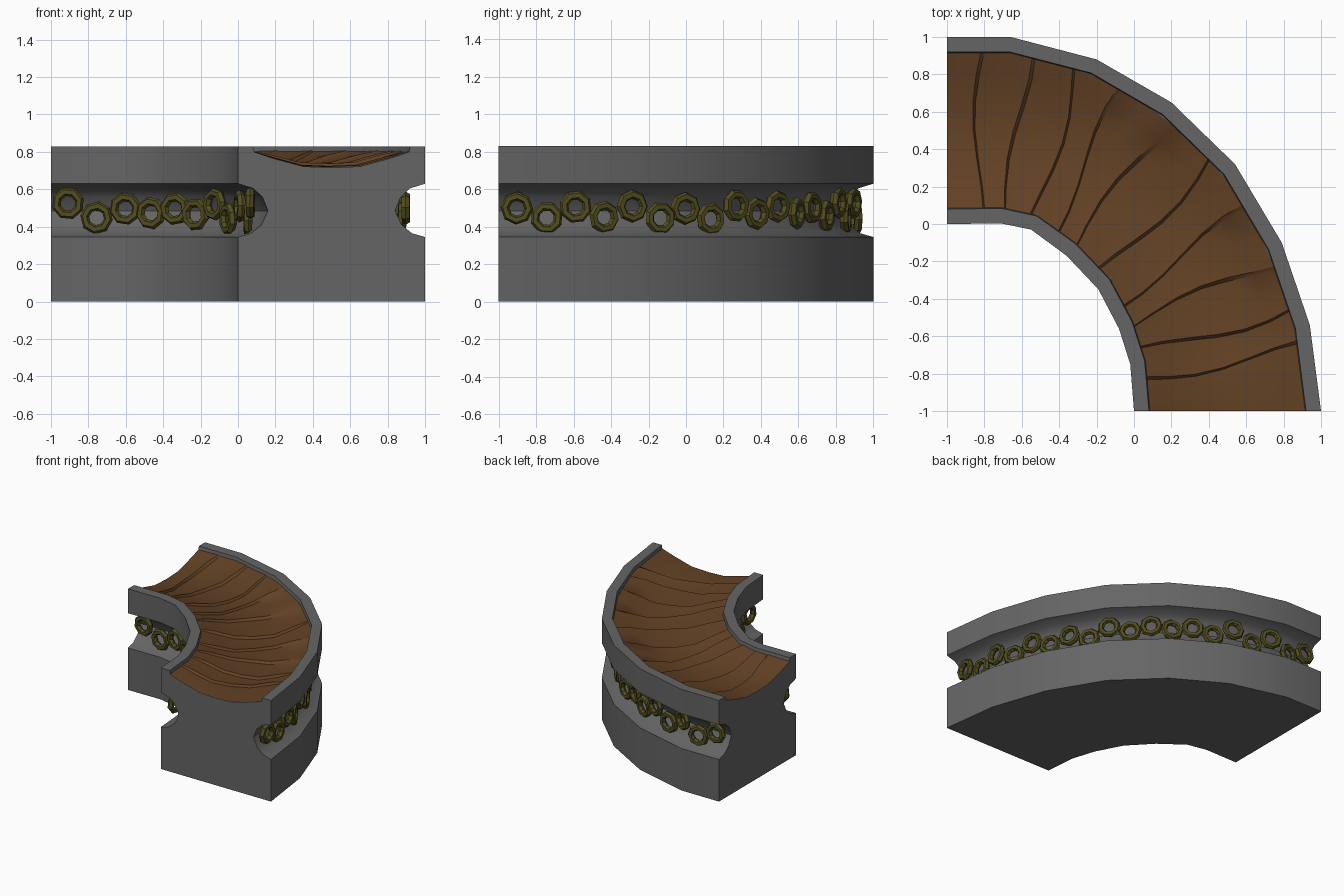
import bpy, math, random
from mathutils import Vector

if "Cube" in bpy.data.objects:
    bpy.data.objects.remove(bpy.data.objects["Cube"])
random.seed(4)


def material(name, rgb):
    m = bpy.data.materials.new(name)
    m.diffuse_color = (*rgb, 1)
    m.use_nodes = True
    m.node_tree.nodes["Principled BSDF"].inputs["Base Color"].default_value = m.diffuse_color
    return m


grey = material("stone grey", (0.13, 0.13, 0.13))
brown = material("earth brown", (0.125, 0.054, 0.018))
olive = material("dull olive", (0.085, 0.075, 0.014))

# Plan of the bend: matching stations on the inner and outer walls
OUTER = [(-1, 1), (-.66, 1), (-.2, .88), (.2, .65), (.54, .32), (.79, -.1), (.94, -.54), (1, -1)]
INNER = [(-1, 0), (-.71, .003), (-.55, -.03), (-.36, -.17), (-.19, -.35), (-.08, -.56), (-.02, -.75), (0, -1)]


def plan(t, u):
    """Point at station t (0..7), u = 0 on the inner wall, 1 on the outer."""
    i = min(int(t), 6)
    f = t - i
    a = Vector(INNER[i]).lerp(Vector(INNER[i + 1]), f)
    b = Vector(OUTER[i]).lerp(Vector(OUTER[i + 1]), f)
    return a.lerp(b, u)


def make(name, verts, faces, mat, angle):
    me = bpy.data.meshes.new(name)
    me.from_pydata(verts, [], faces)
    me.materials.append(mat)
    ob = bpy.data.objects.new(name, me)
    bpy.context.collection.objects.link(ob)
    bpy.ops.object.select_all(action='DESELECT')
    ob.select_set(True)
    bpy.context.view_layer.objects.active = ob
    bpy.ops.object.mode_set(mode='EDIT')
    bpy.ops.mesh.select_all(action='SELECT')
    if name != "trough_lining":
        bpy.ops.mesh.normals_make_consistent(inside=False)
    bpy.ops.object.mode_set(mode='OBJECT')
    bpy.ops.object.shade_smooth_by_angle(angle=math.radians(angle))
    return ob


# Channel body: mirrored half section with side groove and shallow trough
half = [(0, 0), (0, .345), (.07, .365), (.125, .41), (.16, .485), (.13, .56), (.08, .605), (0, .63),
        (0, .83), (.08, .83)]
trough = [(.085, .8), (.2, .762), (.35, .722), (.5, .716)]
left = half + trough
section = left + [(1 - u, z) for u, z in reversed(left[:-1])]
n = len(section)
verts, faces = [], []
for k in range(8):
    for u, z in section:
        p = plan(k, u)
        verts.append((p.x, p.y, z))
for k in range(7):
    for j in range(n):
        a, b = k * n + j, k * n + (j + 1) % n
        faces.append((a, b, b + n, a + n))
faces += [tuple(range(n)), tuple(range(7 * n, 8 * n))]
make("channel_body", verts, faces, grey, 30)

# Trough lining: overlapping radial folds, sawtooth along the bend
lining = trough + [(1 - u, z) for u, z in reversed(trough[:-1])]
m = len(lining)
FOLDS = 11
cuts = [0] + [7 * (i + random.uniform(-.15, .15)) / FOLDS for i in range(1, FOLDS)] + [7]
rows = []
for i in range(FOLDS):
    a, b = cuts[i], cuts[i + 1]
    rows += [(a, .004), (a + (b - a) * .5, .009), (b - .04 * (i < FOLDS - 1), .022 if i < FOLDS - 1 else .004)]
# keep the lining on the body's own bends
verts, faces = [], []
for t, lift in rows:
    for j, (u, z) in enumerate(lining):
        skew = .12 * math.sin(u * 5 + t * 3) * (0 < t < 7)
        p = plan(min(max(t + skew, 0), 7), u)
        edge = 0.3 if j in (0, m - 1) else 1
        verts.append((p.x, p.y, z + lift * edge))
for k in range(len(rows) - 1):
    for j in range(m - 1):
        a = k * m + j
        faces.append((a, a + m, a + m + 1, a + 1))
make("trough_lining", verts, faces, brown, 30)


# Rows of octagonal rings lying in the side grooves
def ring_row(name, u, count, out):
    samples = [plan(7 * i / 700, u) for i in range(701)]
    dist = [0]
    for a, b in zip(samples, samples[1:]):
        dist.append(dist[-1] + (b - a).length)
    verts, faces = [], []
    R, r, S, T = .064, .024, 8, 6
    for c in range(count):
        s = .09 + (dist[-1] - .19) * c / (count - 1)
        i = min(range(5, 696), key=lambda q: abs(dist[q] - s))
        tan = (samples[i + 5] - samples[i - 5]).normalized()
        side = Vector((tan.x, tan.y, 0))
        nor = Vector((-tan.y, tan.x, 0)) * out
        nor = (nor + side * random.uniform(-.2, .2)).normalized()
        side = Vector((nor.y, -nor.x, 0))
        up = Vector((0, 0, 1))
        z = (.455 if c % 2 else .515) + random.uniform(-.02, .02)
        centre = Vector((samples[i].x, samples[i].y, z))
        base, turn = len(verts), random.uniform(0, .78)
        for a in range(S):
            th = math.tau * a / S + turn
            d = side * math.cos(th) + up * math.sin(th)
            for b in range(T):
                ph = math.tau * b / T
                verts.append(centre + d * (R + r * math.cos(ph)) + nor * r * math.sin(ph))
        for a in range(S):
            for b in range(T):
                a2, b2 = (a + 1) % S, (b + 1) % T
                faces.append((base + a * T + b, base + a2 * T + b, base + a2 * T + b2, base + a * T + b2))
    make(name, verts, faces, olive, 30)


ring_row("outer_rings", .91, 19, 1)
ring_row("inner_rings", .075, 11, -1)
